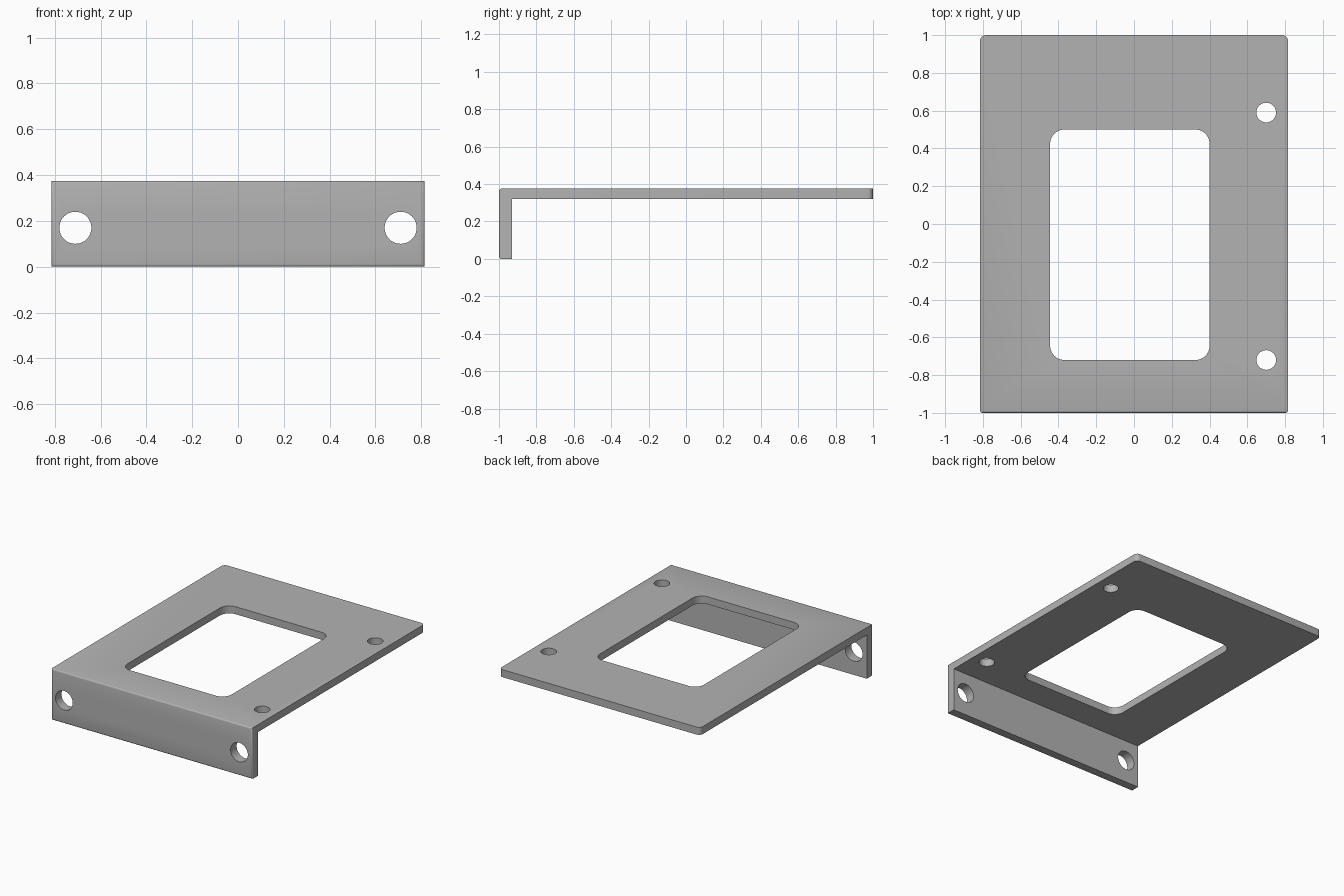
import bpy, bmesh, math
from mathutils import Matrix, Vector

if "Cube" in bpy.data.objects:
    bpy.data.objects.remove(bpy.data.objects["Cube"], do_unlink=True)

HALF_W, TOP, UNDER, INNER = 0.815, 0.375, 0.32, -0.93

steel = bpy.data.materials.new("grey_metal")
steel.use_nodes = True
grey = (0.45, 0.45, 0.45, 1)
steel.diffuse_color = grey
steel.node_tree.nodes["Principled BSDF"].inputs["Base Color"].default_value = grey


def make_object(name, bm):
    bmesh.ops.recalc_face_normals(bm, faces=bm.faces)
    mesh = bpy.data.meshes.new(name)
    bm.to_mesh(mesh)
    bm.free()
    mesh.materials.append(steel)
    obj = bpy.data.objects.new(name, mesh)
    bpy.context.collection.objects.link(obj)
    return obj


def extrude_outline(points, vector):
    bm = bmesh.new()
    face = bm.faces.new([bm.verts.new(p) for p in points])
    out = bmesh.ops.extrude_face_region(bm, geom=[face])
    verts = [g for g in out["geom"] if isinstance(g, bmesh.types.BMVert)]
    bmesh.ops.translate(bm, verts=verts, vec=vector)
    return bm


def rounded_cutter(name, centre, half_x, half_y, radius, upright=False):
    """Prism with rounded corners; a circle when radius equals both half sizes."""
    points, steps = [], 10
    for quarter, (sx, sy) in enumerate([(1, 1), (-1, 1), (-1, -1), (1, -1)]):
        for i in range(steps + 1):
            a = (quarter + i / steps) * math.pi / 2
            points.append(Vector((sx * (half_x - radius) + radius * math.cos(a),
                                  sy * (half_y - radius) + radius * math.sin(a), -0.1)))
    bm = extrude_outline(points, (0, 0, 0.2))
    bmesh.ops.remove_doubles(bm, verts=bm.verts, dist=0.0001)
    turn = Matrix.Rotation(math.pi / 2 if upright else 0, 4, "X")
    bm.transform(Matrix.Translation(centre) @ turn)
    return make_object(name, bm)


# L-shaped bracket: plate with a front flange
profile = [(-1, 0), (INNER, 0), (INNER, UNDER), (1, UNDER), (1, TOP), (-1, TOP)]
bm = extrude_outline([(-HALF_W, y, z) for y, z in profile], (2 * HALF_W, 0, 0))

# Rounded rear corners and softened outer edges of the flange
rear = [e for e in bm.edges if all(v.co.y > 0.99 for v in e.verts)
        and abs(e.verts[0].co.x - e.verts[1].co.x) < 0.01]
bmesh.ops.bevel(bm, geom=rear, offset=0.03, segments=5, profile=0.5, affect="EDGES")
front = [e for e in bm.edges if all(v.co.y < -0.99 for v in e.verts)]
bmesh.ops.bevel(bm, geom=front, offset=0.012, segments=3, profile=0.5, affect="EDGES")
bracket = make_object("mounting_bracket", bm)

# Window, plate holes and flange holes
plate_z = (TOP + UNDER) / 2
cutters = [rounded_cutter("window_cutter", (-0.022, -0.11, plate_z), 0.422, 0.61, 0.075)]
for y in (0.59, -0.72):
    cutters.append(rounded_cutter("plate_hole_cutter", (0.70, y, plate_z), 0.052, 0.052, 0.052))
for x in (-0.71, 0.71):
    cutters.append(rounded_cutter("flange_hole_cutter", (x, -0.965, 0.17),
                                  0.07, 0.07, 0.07, upright=True))

bpy.context.view_layer.objects.active = bracket
bracket.select_set(True)
for cutter in cutters:
    mod = bracket.modifiers.new("cut", "BOOLEAN")
    mod.operation, mod.solver, mod.object = "DIFFERENCE", "EXACT", cutter
    bpy.ops.object.modifier_apply(modifier=mod.name)
    bpy.data.objects.remove(cutter, do_unlink=True)

bpy.ops.object.shade_smooth_by_angle(angle=math.radians(35))
